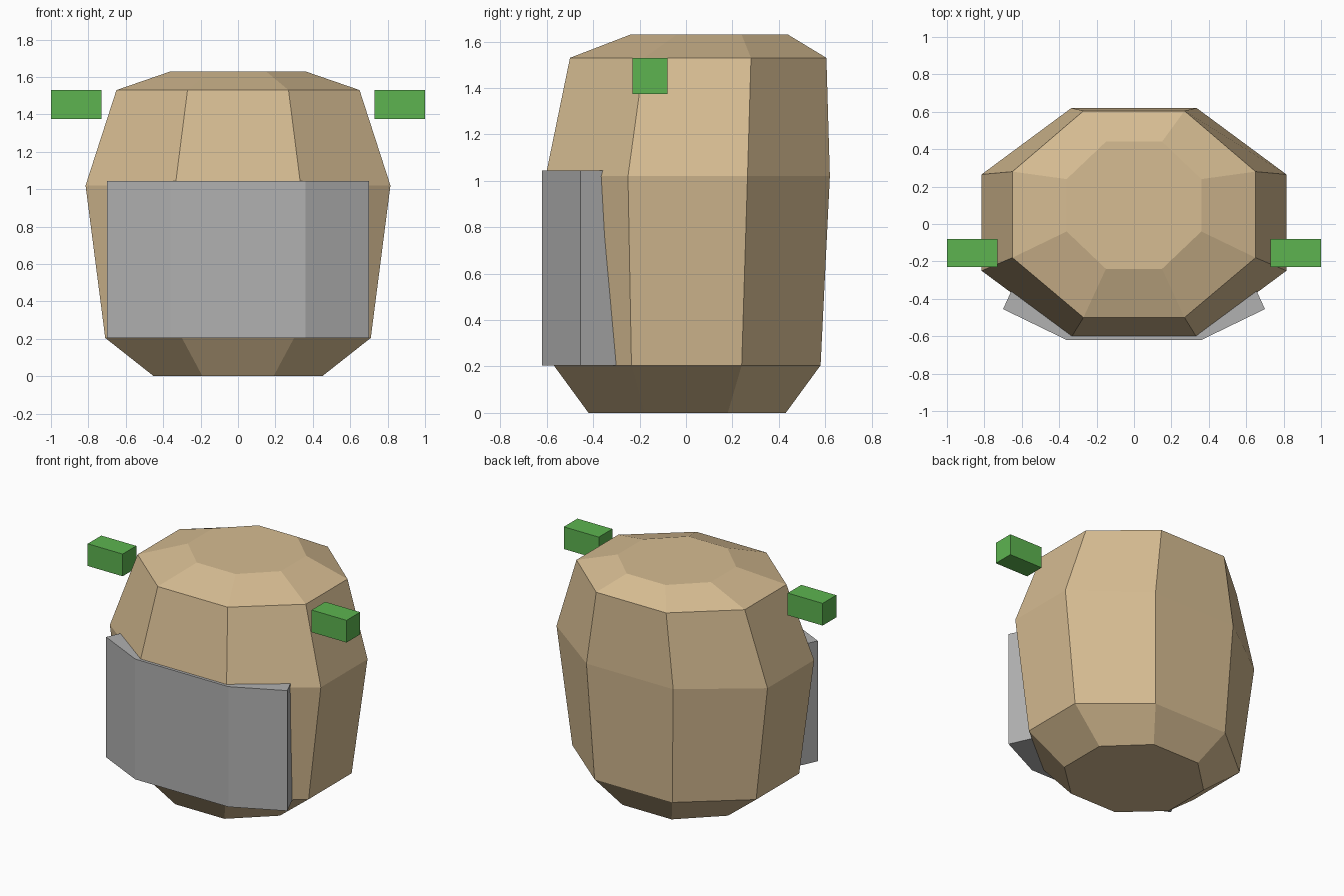
import bpy
import bmesh
from mathutils import Vector

cube = bpy.data.objects.get("Cube")
if cube:
    bpy.data.objects.remove(cube, do_unlink=True)


def srgb(c):
    c /= 255
    return c / 12.92 if c <= 0.04045 else ((c + 0.055) / 1.055) ** 2.4


def material(name, r, g, b):
    mat = bpy.data.materials.new(name)
    mat.use_nodes = True
    color = (srgb(r), srgb(g), srgb(b), 1)
    mat.diffuse_color = color
    mat.node_tree.nodes["Principled BSDF"].inputs["Base Color"].default_value = color
    return mat


tan = material("tan", 214, 188, 146)
grey = material("grey", 177, 177, 177)
green = material("green", 93, 180, 80)


def loft(name, rings, mat):
    """Skin a stack of closed rings and cap both ends."""
    bm = bmesh.new()
    loops = [[bm.verts.new(p) for p in ring] for ring in rings]
    n = len(loops[0])
    for low, high in zip(loops, loops[1:]):
        for i in range(n):
            j = (i + 1) % n
            bm.faces.new((low[i], low[j], high[j], high[i]))
    bm.faces.new(loops[0][::-1])
    bm.faces.new(loops[-1])
    bmesh.ops.recalc_face_normals(bm, faces=bm.faces)
    mesh = bpy.data.meshes.new(name)
    bm.to_mesh(mesh)
    bm.free()
    mesh.materials.append(mat)
    obj = bpy.data.objects.new(name, mesh)
    bpy.context.collection.objects.link(obj)
    return obj


def octagon(z, half_x, flat_x, front, back, side_front, side_back):
    right_half = [(flat_x, front), (half_x, side_front),
                  (half_x, side_back), (flat_x, back)]
    left_half = [(-x, y) for x, y in reversed(right_half)]
    return [Vector((x, y, z)) for x, y in right_half + left_half]


# Faceted barrel body
loft("body", [
    octagon(0.0, 0.45, 0.19, -0.42, 0.43, -0.18, 0.18),
    octagon(0.205, 0.71, 0.30, -0.57, 0.58, -0.235, 0.24),
    octagon(1.02, 0.815, 0.335, -0.605, 0.62, -0.25, 0.265),
    octagon(1.53, 0.65, 0.27, -0.50, 0.605, -0.18, 0.28),
    octagon(1.63, 0.36, 0.15, -0.24, 0.44, -0.04, 0.24),
], tan)

# Bent front panel, its back sunk into the body
half = [(0.36, -0.62), (0.70, -0.455), (0.62, -0.28), (0.32, -0.42)]
outline = half + [(-x, y) for x, y in reversed(half)]
loft("front_panel", [[(x, y, z) for x, y in outline] for z in (0.205, 1.045)], grey)

# Side blocks
for name, side in (("left_block", 1), ("right_block", -1)):
    corners = [(0.73, -0.23), (1.0, -0.23), (1.0, -0.08), (0.73, -0.08)]
    loft(name, [[(side * x, y, z) for x, y in corners] for z in (1.375, 1.53)], green)
